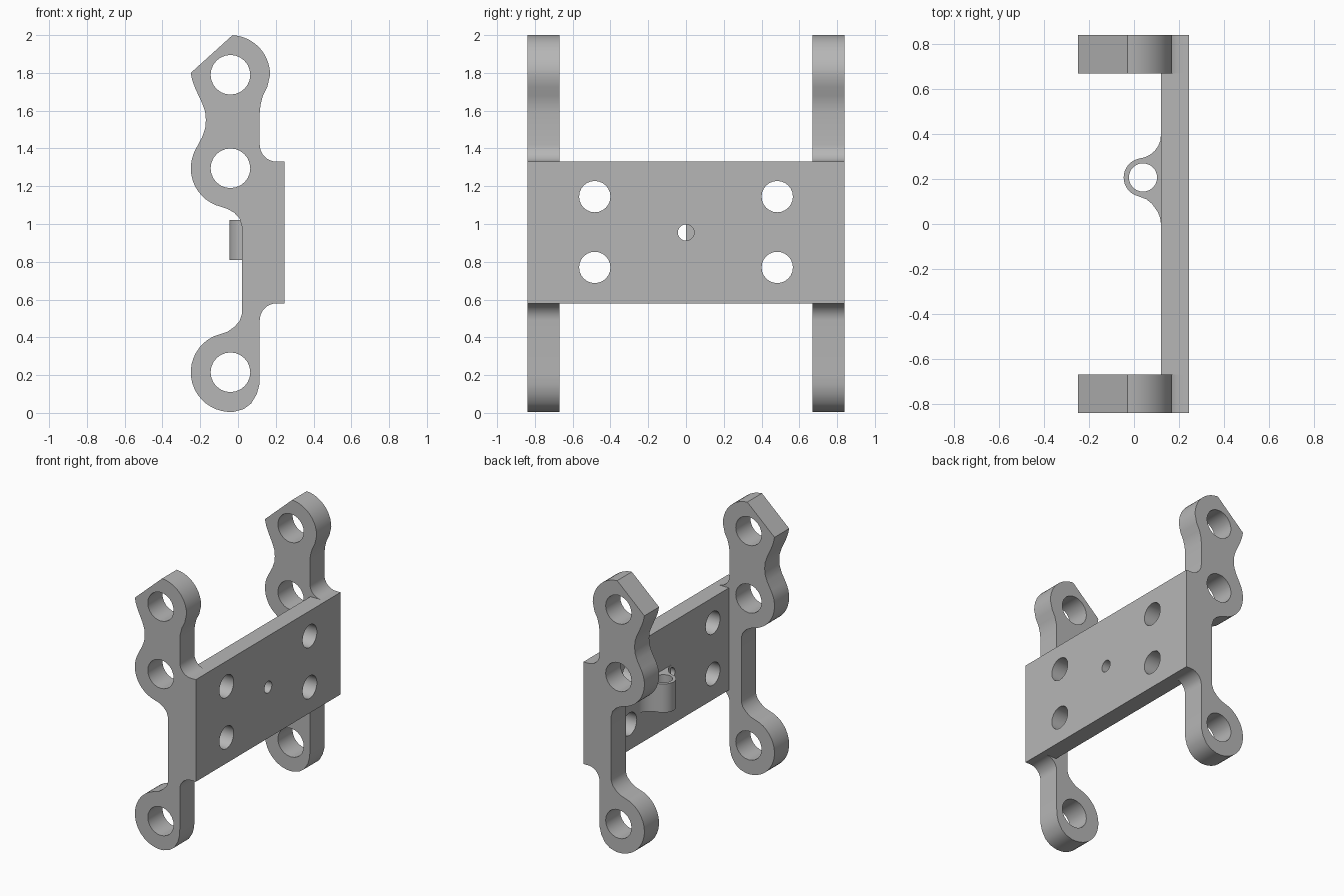
import bpy, bmesh
from math import radians, sin, cos

if "Cube" in bpy.data.objects:
    bpy.data.objects.remove(bpy.data.objects["Cube"], do_unlink=True)

grey = bpy.data.materials.new("bracket grey")
grey.use_nodes = True
grey.diffuse_color = (0.47, 0.47, 0.47, 1)
grey.node_tree.nodes["Principled BSDF"].inputs["Base Color"].default_value = grey.diffuse_color


def arc(u, w, r, start, end, steps=10):
    """Points along a circular arc, angles in degrees."""
    angles = [radians(start + (end - start) * i / steps) for i in range(steps + 1)]
    return [(u + r * cos(a), w + r * sin(a)) for a in angles]


def hole(u, w, r, sides=24):
    return arc(u, w, r, 0, 360, sides)[:-1]


def solid(name, loops, low, high, place):
    """Fill an outline with its holes, extrude it from low to high."""
    bm = bmesh.new()
    for loop in loops:
        verts = [bm.verts.new(place(u, w, low)) for u, w in loop]
        for i, v in enumerate(verts):
            bm.edges.new((verts[i - 1], v))
    bmesh.ops.triangle_fill(bm, use_beauty=True, edges=bm.edges[:])
    grown = bmesh.ops.extrude_face_region(bm, geom=bm.faces[:], use_keep_orig=True)["geom"]
    bmesh.ops.translate(bm, vec=place(0, 0, high - low),
                        verts=[g for g in grown if isinstance(g, bmesh.types.BMVert)])
    bmesh.ops.recalc_face_normals(bm, faces=bm.faces[:])
    mesh = bpy.data.meshes.new(name)
    bm.to_mesh(mesh)
    bm.free()
    mesh.materials.append(grey)
    obj = bpy.data.objects.new(name, mesh)
    bpy.context.collection.objects.link(obj)
    bpy.ops.object.select_all(action='DESELECT')
    obj.select_set(True)
    bpy.context.view_layer.objects.active = obj
    bpy.ops.object.shade_smooth_by_angle(angle=radians(30))
    return obj


def along_x(u, w, t): return (t, u, w)
def along_y(u, w, t): return (u, t, w)
def along_z(u, w, t): return (u, w, t)


# Side arms: three round eyes joined by a filleted web
EYE_X, EYE_R = -0.04, 0.21
TOP, MIDDLE, BOTTOM = 1.79, 1.295, 0.215
outline = (
    arc(EYE_X, TOP, EYE_R, 0, 87)
    + [(-0.25, 1.8), (-0.242, 1.76), (-0.225, 1.715), (-0.19, 1.64),
       (-0.174, 1.595), (-0.17, 1.55), (-0.174, 1.505), (-0.19, 1.46)]
    + arc(EYE_X, MIDDLE, EYE_R, 150, 248, 12)
    + [(-0.055, 1.08), (-0.02, 1.06), (0.008, 1.03), (0.02, 0.99),
       (0.02, 0.52), (0.008, 0.485), (-0.02, 0.455), (-0.055, 0.43)]
    + arc(EYE_X, BOTTOM, EYE_R, 115, 275, 18)
    + [(0.03, 0.02), (0.07, 0.05), (0.1, 0.1), (0.113, 0.15), (0.115, 0.2)]
    + arc(0.205, 0.49, 0.09, 180, 90, 8)
    + [(0.245, 0.58), (0.245, 1.33)]
    + arc(0.205, 1.42, 0.09, 270, 180, 8)
    + [(0.115, 1.59), (0.119, 1.63), (0.132, 1.68), (0.155, 1.725)]
)
eyes = [hole(EYE_X, z, 0.105) for z in (TOP, MIDDLE, BOTTOM)]
for name, low in (("front_arm", -0.84), ("back_arm", 0.67)):
    solid(name, [outline] + eyes, low, low + 0.17, along_y)

# Cross plate with four bolt holes and a small centre hole
plate = [(-0.67, 0.58), (0.67, 0.58), (0.67, 1.33), (-0.67, 1.33)]
bolts = [hole(y, z, 0.083) for y in (-0.483, 0.483) for z in (0.77, 1.145)]
solid("cross_plate", [plate, hole(0, 0.955, 0.043)] + bolts, 0.12, 0.245, along_x)

# Pin socket blended into the inner face of the plate
socket = (
    [(0.12, 0), (0.116, 0.028), (0.105, 0.055), (0.08, 0.09), (0.055, 0.11)]
    + arc(0.04, 0.207, 0.086, 255, 105, 16)
    + [(0.045, 0.296), (0.07, 0.307), (0.092, 0.325), (0.108, 0.348),
       (0.117, 0.37), (0.12, 0.4)]
)
solid("pin_socket", [socket, hole(0.04, 0.207, 0.063)], 0.81, 1.02, along_z)
